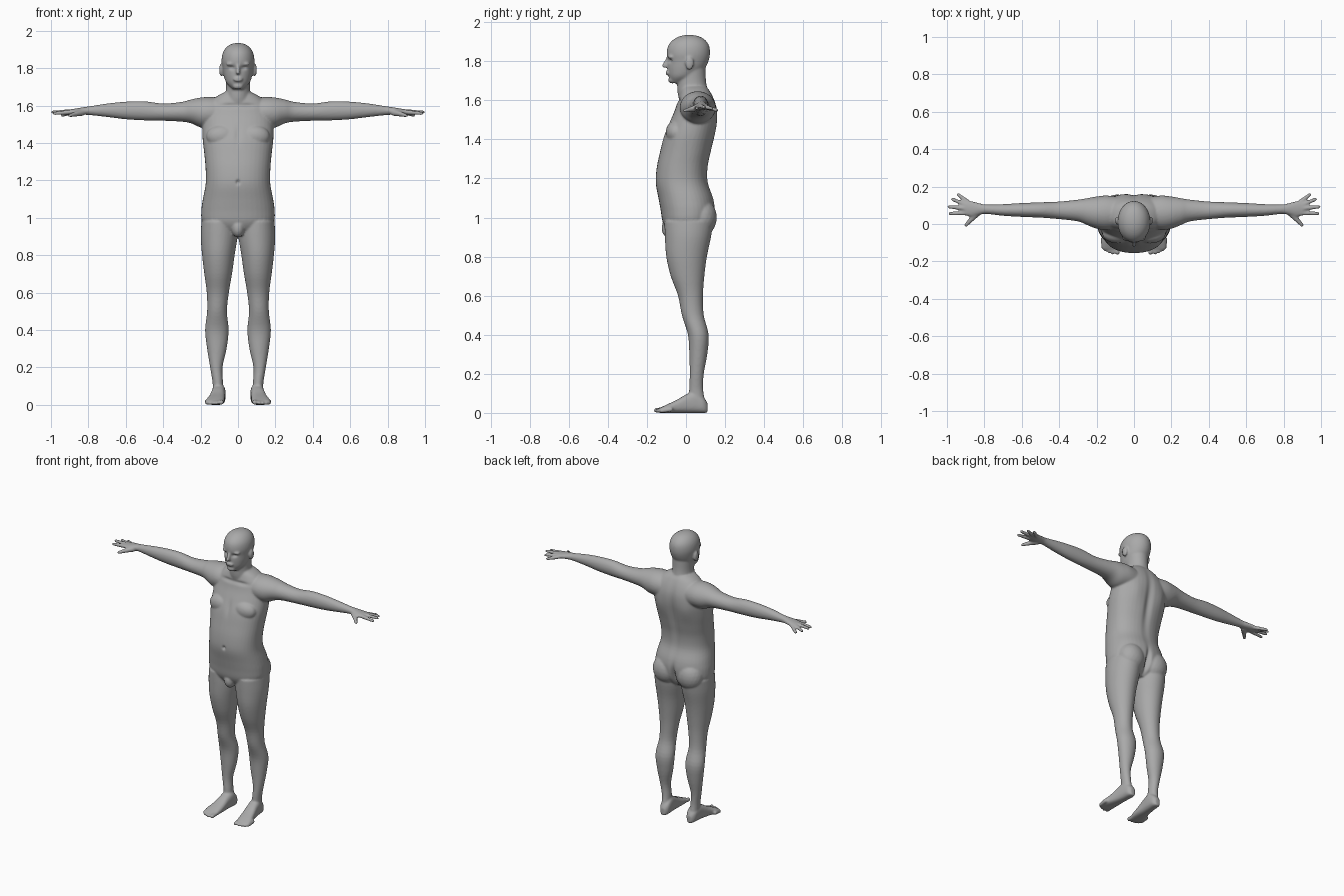
import bpy
import bmesh
from math import cos, sin, tau, exp, copysign
from mathutils import Matrix, Vector

default_cube = bpy.data.objects.get("Cube")
if default_cube:
    bpy.data.objects.remove(default_cube, do_unlink=True)

AXES = {
    "x": lambda t, u, v: (t, u, v),
    "y": lambda t, u, v: (u, t, v),
    "z": lambda t, u, v: (u, v, t),
}


def spline(rows, steps=4):
    """Smoothly interpolate the rows of a section table."""
    pts = [Vector(r) for r in rows]
    out = []
    for i in range(len(pts) - 1):
        b, c = pts[i], pts[i + 1]
        a, d = pts[max(i - 1, 0)], pts[min(i + 2, len(pts) - 1)]
        for k in range(steps):
            f = k / steps
            out.append(b + (c - a) * f / 2 + (a * 2 - b * 5 + c * 4 - d) * f**2 / 2
                       + (b * 3 - a - c * 3 + d) * f**3 / 2)
    return out + [pts[-1]]


def loft(bm, axis, rows, power=1.0, sides=40):
    """Rows hold: position, centre u, centre v, half u, half v."""
    place = AXES[axis]
    rings = []
    for t, cu, cv, hu, hv in spline(rows):
        ring = []
        for k in range(sides):
            c, s = cos(tau * k / sides), sin(tau * k / sides)
            u = cu + hu * copysign(abs(c)**power, c)
            v = cv + hv * copysign(abs(s)**power, s)
            ring.append(bm.verts.new(place(t, u, v)))
        rings.append(ring)
    for low, high in zip(rings, rings[1:]):
        for k in range(sides):
            n = (k + 1) % sides
            bm.faces.new((low[k], low[n], high[n], high[k]))
    bm.faces.new(rings[0][::-1])
    bm.faces.new(rings[-1])


def blob(bm, centre, radii):
    m = Matrix.Translation(centre) @ Matrix.Diagonal((*radii, 1))
    bmesh.ops.create_icosphere(bm, subdivisions=3, radius=1, matrix=m)


def digit(bm, base, tip, r1, r2):
    """A finger or toe: tapered rod with round ends."""
    base, tip = Vector(base), Vector(tip)
    d = tip - base
    turn = d.to_track_quat("Z", "Y").to_matrix().to_4x4()
    bmesh.ops.create_cone(bm, cap_ends=True, segments=16, radius1=r1, radius2=r2,
                          depth=d.length, matrix=Matrix.Translation((base + tip) / 2) @ turn)
    blob(bm, base, (r1, r1, r1))
    blob(bm, tip, (r2, r2, r2))


def front_back(rows):
    """Turn (height, half width, front, back) into loft rows."""
    return [(z, 0, (f + b) / 2, w, (b - f) / 2) for z, w, f, b in rows]


bm = bmesh.new()

# Leg, from hip to ankle
loft(bm, "z", [
    (.05, .105, .058, .028, .042), (.12, .108, .052, .028, .036), (.2, .116, .055, .033, .036),
    (.3, .113, .063, .052, .046), (.4, .113, .063, .063, .053), (.5, .112, .035, .053, .056),
    (.6, .108, .023, .059, .064), (.7, .106, .008, .074, .086), (.8, .105, .003, .087, .104),
    (.9, .101, .01, .098, .118), (.98, .1, .015, .095, .125)])

# Foot and toes
foot = [(.11, .1, .015, .05), (.09, .1, .031, .08), (.05, .102, .036, .11), (0, .107, .038, .094),
        (-.05, .113, .043, .065), (-.1, .122, .049, .042), (-.135, .126, .046, .025)]
loft(bm, "y", [(y, x, top / 2, w, top / 2) for y, x, w, top in foot], .75)
for x, y, r in ((.089, -.152, .013), (.113, -.154, .01), (.132, -.148, .01),
                (.15, -.138, .01), (.165, -.124, .01)):
    digit(bm, (x, y + .045, .018), (x, y, r), .013, r)

# Arm and palm
loft(bm, "x", [
    (.08, .06, 1.56, .085, .08), (.15, .06, 1.563, .092, .083), (.2, .061, 1.563, .086, .08),
    (.25, .066, 1.569, .072, .064), (.3, .072, 1.567, .058, .053), (.4, .073, 1.565, .047, .046),
    (.5, .075, 1.572, .041, .051), (.6, .075, 1.574, .037, .047), (.7, .075, 1.575, .031, .036),
    (.79, .079, 1.573, .025, .024), (.83, .08, 1.571, .032, .02), (.87, .08, 1.567, .042, .017),
    (.905, .084, 1.566, .036, .012)])

# Fingers and thumb
for base, tip in (((.88, .112, 1.562), (.94, .157, 1.55)), ((.895, .1, 1.566), (.97, .132, 1.558)),
                  ((.9, .083, 1.568), (.989, .092, 1.565)), ((.89, .058, 1.566), (.982, .056, 1.558))):
    digit(bm, base, tip, .0125, .0095)
digit(bm, (.835, .06, 1.562), (.87, .025, 1.555), .018, .014)
digit(bm, (.87, .025, 1.555), (.898, -.006, 1.547), .0135, .01)

# Buttock, chest muscle, ear and brow
blob(bm, (.09, .08, 1.0), (.09, .078, .095))
blob(bm, (.085, -.052, 1.435), (.085, .052, .062))
blob(bm, (.09, .018, 1.79), (.011, .022, .034))
blob(bm, (.034, -.075, 1.822), (.03, .018, .01))

# Mirror everything paired to the other side
copy = bmesh.ops.duplicate(bm, geom=bm.verts[:] + bm.edges[:] + bm.faces[:])["geom"]
bmesh.ops.scale(bm, vec=(-1, 1, 1), verts=[g for g in copy if isinstance(g, bmesh.types.BMVert)])

# Torso
loft(bm, "z", front_back([
    (.905, .06, -.07, .08), (.94, .15, -.1, .115), (.98, .192, -.12, .138), (1.04, .196, -.13, .148),
    (1.1, .188, -.141, .14), (1.18, .173, -.155, .113), (1.26, .173, -.149, .113),
    (1.34, .18, -.132, .13), (1.42, .189, -.112, .148), (1.49, .19, -.083, .16),
    (1.55, .185, -.057, .16), (1.6, .165, -.042, .147), (1.645, .12, -.03, .125),
    (1.67, .075, -.025, .105)]), .88)
blob(bm, (0, -.085, .945), (.035, .04, .05))

# Neck and head
loft(bm, "z", front_back([(1.58, .085, -.03, .13), (1.64, .07, -.043, .115),
                          (1.7, .064, -.045, .103), (1.77, .066, -.04, .1)]))
loft(bm, "z", front_back([
    (1.688, .028, -.074, -.01), (1.72, .061, -.088, .05), (1.76, .076, -.094, .094),
    (1.8, .083, -.094, .115), (1.84, .088, -.099, .123), (1.88, .082, -.091, .118),
    (1.91, .064, -.066, .097), (1.928, .038, -.032, .065), (1.935, .01, 0, .03)]))

# Nose, lips and chin
digit(bm, (0, -.094, 1.815), (0, -.11, 1.777), .008, .012)
blob(bm, (0, -.092, 1.74), (.026, .015, .012))
blob(bm, (0, -.073, 1.704), (.028, .018, .018))

bmesh.ops.recalc_face_normals(bm, faces=bm.faces[:])
mesh = bpy.data.meshes.new("body")
bm.to_mesh(mesh)
bm.free()
body = bpy.data.objects.new("body", mesh)
bpy.context.collection.objects.link(body)

# Fuse the parts into one skin
fuse = body.modifiers.new("fuse", "REMESH")
fuse.mode = "VOXEL"
fuse.voxel_size = .006
soften = body.modifiers.new("soften", "SMOOTH")
soften.factor = .5
soften.iterations = 5
bpy.context.view_layer.update()
skin = bpy.data.meshes.new_from_object(body.evaluated_get(bpy.context.evaluated_depsgraph_get()))
body.modifiers.clear()
body.data = skin

# Sculpted hollows: centre, reach, push along y
HOLLOWS = [
    ((0, .15, 1.38), (.025, .06, .2), -.014),     # spine
    ((0, .15, .98), (.014, .08, .07), -.03),      # buttock cleft
    ((0, -.155, 1.19), (.009, .03, .011), .014),  # navel
    ((0, -.1, 1.44), (.015, .04, .05), .006),     # breastbone
    ((0, -.105, 1.74), (.022, .02, .003), .005),  # mouth
]
for side in (1, -1):
    HOLLOWS += [((side * .032, -.09, 1.803), (.016, .03, .01), .012),     # eye socket
                ((side * .05, -.04, 1.6), (.05, .03, .012), .008),        # collarbone
                ((side * .1, .15, 1.45), (.045, .05, .07), .006)]         # shoulder blade
for v in skin.vertices:
    p = v.co.copy()
    for centre, reach, push in HOLLOWS:
        q = sum(((a - c) / r)**2 for a, c, r in zip(p, centre, reach))
        if q < 9:
            v.co.y += push * exp(-q)

# One plain grey for the whole figure
grey = bpy.data.materials.new("plain grey")
colour = (.4, .4, .4, 1)
grey.use_nodes = True
grey.diffuse_color = colour
grey.node_tree.nodes["Principled BSDF"].inputs["Base Color"].default_value = colour
skin.materials.clear()
skin.materials.append(grey)

bpy.ops.object.select_all(action="DESELECT")
body.select_set(True)
bpy.context.view_layer.objects.active = body
bpy.ops.object.shade_smooth()
